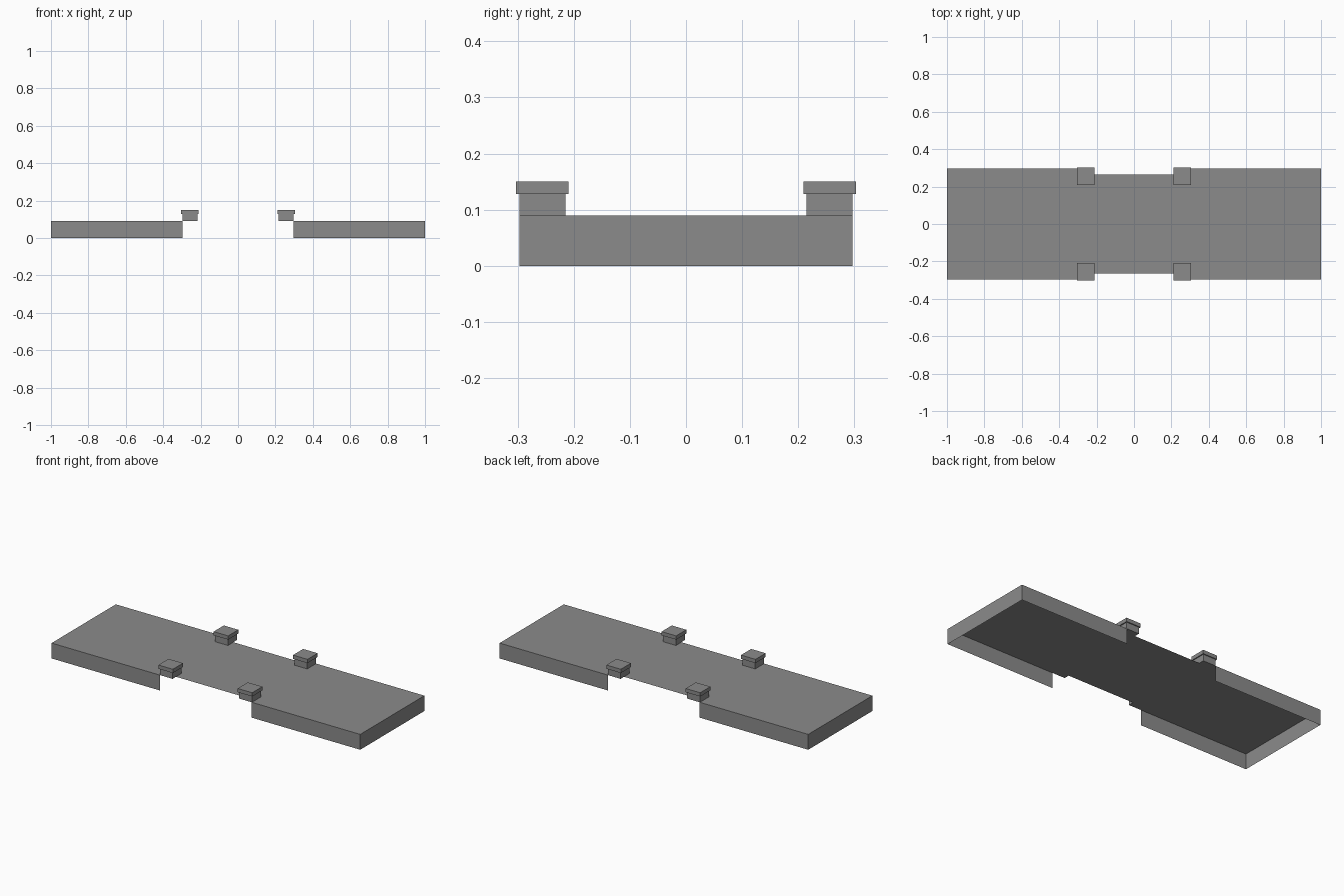
import bpy
import bmesh

cube = bpy.data.objects.get("Cube")
if cube:
    bpy.data.objects.remove(cube, do_unlink=True)

grey = bpy.data.materials.new("concrete grey")
grey.use_nodes = True
colour = (0.26, 0.26, 0.26, 1)
grey.diffuse_color = colour
grey.node_tree.nodes["Principled BSDF"].inputs["Base Color"].default_value = colour

LENGTH, WIDTH, DECK = 1.0, 0.297, 0.09   # half length, half width, deck height
NOTCH_X, NOTCH_Y = 0.297, 0.265          # recessed middle of the long sides


def add_object(name, bm):
    mesh = bpy.data.meshes.new(name)
    bm.to_mesh(mesh)
    bm.free()
    mesh.materials.append(grey)
    obj = bpy.data.objects.new(name, mesh)
    bpy.context.collection.objects.link(obj)
    return obj


def box(name, x, y, half, bottom, top):
    bm = bmesh.new()
    bmesh.ops.create_cube(bm, size=1)
    for v in bm.verts:
        v.co = (x + v.co.x * 2 * half, y + v.co.y * 2 * half,
                top if v.co.z > 0 else bottom)
    return add_object(name, bm)


# Deck sheet with a notch in each long side
quarter = [(LENGTH, WIDTH), (NOTCH_X, WIDTH), (NOTCH_X, NOTCH_Y)]
outline = (quarter + [(-x, y) for x, y in reversed(quarter)]
           + [(-x, -y) for x, y in quarter]
           + [(x, -y) for x, y in reversed(quarter)])
bm = bmesh.new()
bm.faces.new([bm.verts.new((x, y, DECK)) for x, y in outline])
add_object("deck", bm)

# Thin skirt around each end, open underneath and towards the middle
for side, sign in (("left", 1), ("right", -1)):
    path = [(NOTCH_X, -WIDTH), (LENGTH, -WIDTH), (LENGTH, WIDTH), (NOTCH_X, WIDTH)]
    bm = bmesh.new()
    columns = [[bm.verts.new((sign * x, y, z)) for z in (0, DECK)] for x, y in path]
    for a, b in zip(columns, columns[1:]):
        loop = (a[0], b[0], b[1], a[1])
        bm.faces.new(loop if sign > 0 else loop[::-1])
    add_object(side + "_skirt", bm)

# Four short posts with wider caps
for side, sx in (("left", 1), ("right", -1)):
    for end, sy in (("front", -1), ("back", 1)):
        x, y = sx * 0.257, sy * 0.256
        box(f"{end}_{side}_post", x, y, 0.041, DECK, 0.128)
        box(f"{end}_{side}_post_cap", x, y, 0.047, 0.128, 0.15)
